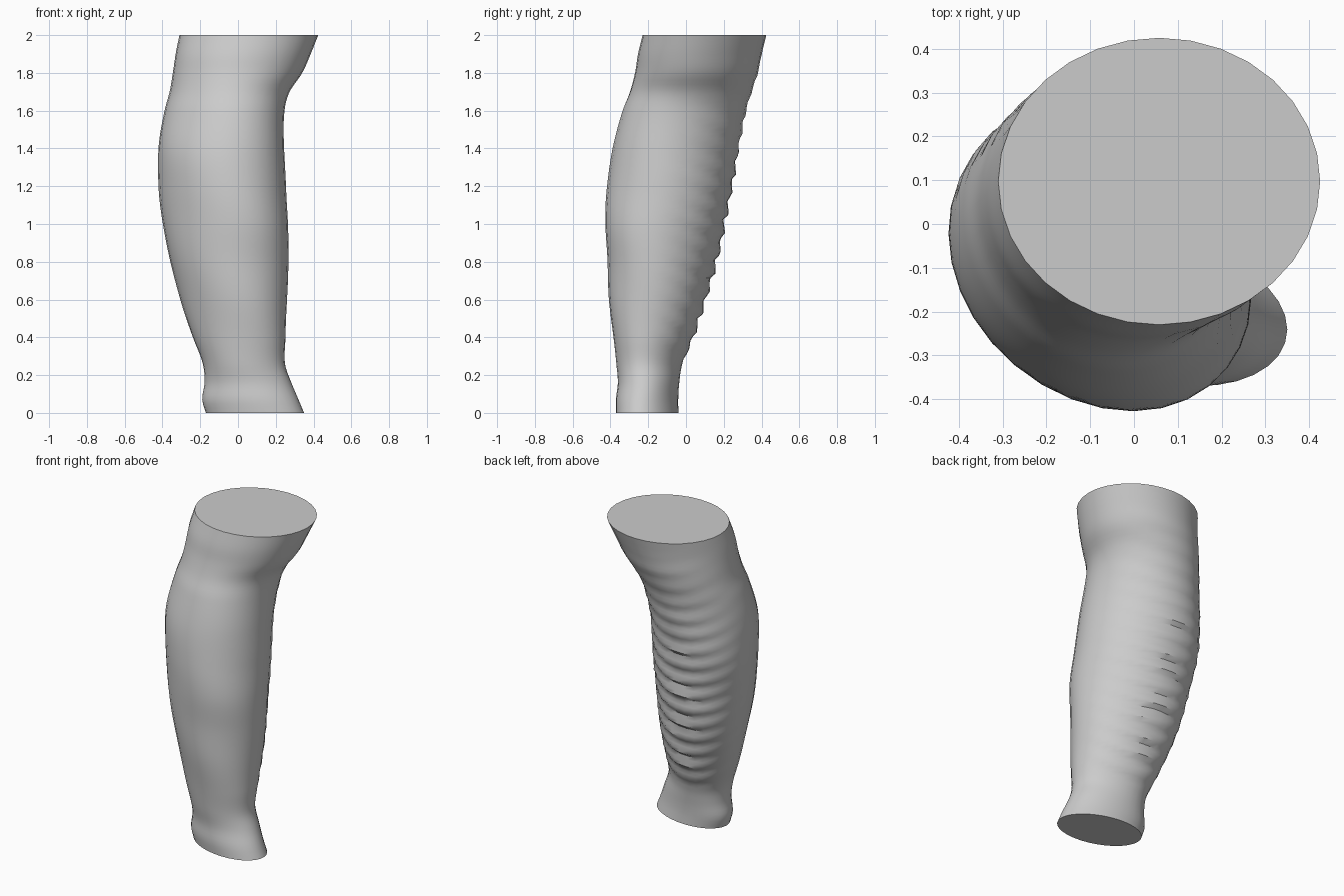
import bpy, bmesh, math

cube = bpy.data.objects.get("Cube")
if cube:
    bpy.data.objects.remove(cube)

SIDES, RINGS = 32, 84
# Profile stations: height, x min, x max, y min, y max, skew
STATIONS = [
    (0.00, -.17, .35, -.37, -.04, .22),
    (0.07, -.19, .32, -.37, -.04, .22),
    (0.16, -.18, .28, -.36, -.035, .2),
    (0.26, -.19, .245, -.37, -.02, .18),
    (0.40, -.24, .25, -.385, .04, .18),
    (0.60, -.305, .26, -.405, .11, .18),
    (0.80, -.36, .265, -.415, .165, .18),
    (1.00, -.395, .267, -.425, .21, .18),
    (1.20, -.42, .255, -.415, .25, .16),
    (1.40, -.42, .245, -.39, .28, .12),
    (1.60, -.385, .25, -.335, .32, .08),
    (1.70, -.36, .275, -.295, .35, .05),
    (1.80, -.345, .34, -.27, .38, .02),
    (1.90, -.33, .385, -.255, .40, 0),
    (2.00, -.31, .425, -.23, .425, 0),
]


def station_at(z):
    """Smooth interpolation between profile stations."""
    i = max(k for k in range(len(STATIONS) - 1) if STATIONS[k][0] <= z + 1e-6)
    a, b = STATIONS[i], STATIONS[i + 1]
    before = STATIONS[max(i - 1, 0)]
    after = STATIONS[min(i + 2, len(STATIONS) - 1)]
    h = b[0] - a[0]
    t = (z - a[0]) / h
    out = []
    for k in range(1, 6):
        m0 = (b[k] - before[k]) / (b[0] - before[0]) * h
        m1 = (after[k] - a[k]) / (after[0] - a[0]) * h
        out.append((2*t**3 - 3*t*t + 1) * a[k] + (t**3 - 2*t*t + t) * m0
                   + (3*t*t - 2*t**3) * b[k] + (t**3 - t*t) * m1)
    return out


def ripple(angle, z):
    """Overlapping chevron folds down the back, fading toward both ends."""
    back = max(0, math.cos(angle - math.pi * .52)) ** 2
    fade = max(0, min(1, (z - .25) / .12, (1.95 - z) / .9))
    sweep = z - .16 * (1 - math.cos(angle - math.pi * .52))
    phase = (sweep / .105) % 1
    saw = phase / .75 if phase < .75 else (1 - phase) / .25
    return .026 * back * fade * (.4 - saw)


# Limb skin
bm = bmesh.new()
rings = []
for r in range(RINGS + 1):
    z = 2 * r / RINGS
    x0, x1, y0, y1, skew = station_at(z)
    ring = []
    for s in range(SIDES):
        a = math.tau * s / SIDES
        lump = .004 * math.sin(3 * a + 5 * z) * math.sin(7 * z) * min(1, (2 - z) * 4)
        d = ripple(a, z) + lump
        x = (x0 + x1) / 2 + ((x1 - x0) / 2 + d) * math.cos(a)
        y = (y0 + y1) / 2 + ((y1 - y0) / 2 + d) * math.sin(a - skew)
        ring.append(bm.verts.new((x, y, z)))
    rings.append(ring)
for low, high in zip(rings, rings[1:]):
    for s in range(SIDES):
        n = (s + 1) % SIDES
        bm.faces.new((low[s], low[n], high[n], high[s]))

# Flat cut ends
bm.faces.new(rings[0][::-1])
bm.faces.new(rings[-1])

mesh = bpy.data.meshes.new("limb")
bm.to_mesh(mesh)
bm.free()
limb = bpy.data.objects.new("limb", mesh)
bpy.context.collection.objects.link(limb)

# Plain grey
grey = bpy.data.materials.new("plain_grey")
grey.use_nodes = True
color = (.6, .6, .6, 1)
grey.diffuse_color = color
grey.node_tree.nodes["Principled BSDF"].inputs["Base Color"].default_value = color
mesh.materials.append(grey)

bpy.context.view_layer.objects.active = limb
limb.select_set(True)
bpy.ops.object.shade_smooth_by_angle(angle=math.radians(35))
